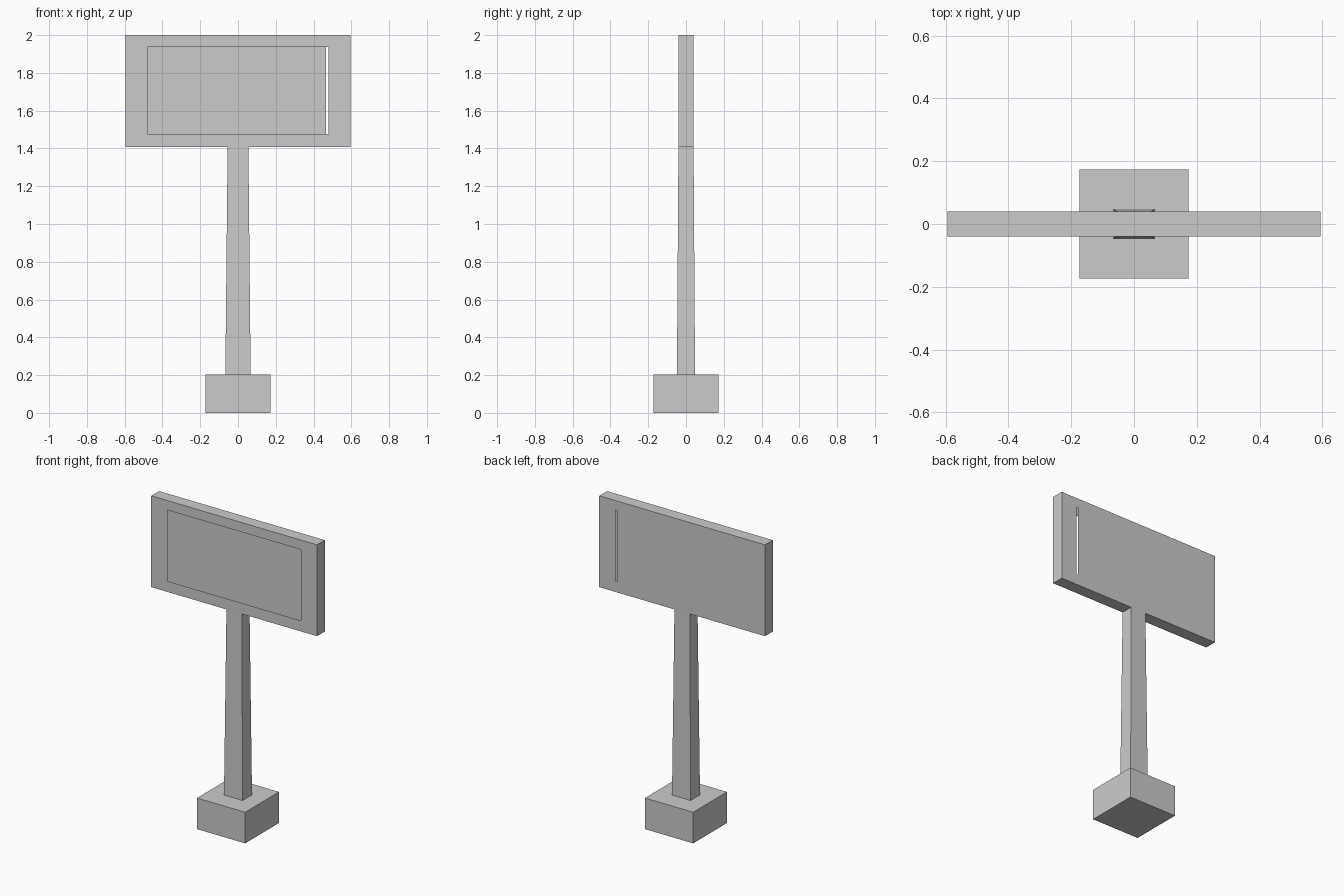
import bpy, bmesh

if "Cube" in bpy.data.objects:
    bpy.data.objects.remove(bpy.data.objects["Cube"])

def make(name, quads):
    """Object from a list of quads, with shared corners merged."""
    bm = bmesh.new()
    for q in quads:
        bm.faces.new([bm.verts.new(p) for p in q])
    bmesh.ops.remove_doubles(bm, verts=bm.verts, dist=1e-5)
    bmesh.ops.recalc_face_normals(bm, faces=bm.faces)
    me = bpy.data.meshes.new(name)
    bm.to_mesh(me)
    bm.free()
    ob = bpy.data.objects.new(name, me)
    bpy.context.collection.objects.link(ob)
    return ob

def rect(x0, x1, y0, y1):
    return [(x0, y0), (x1, y0), (x1, y1), (x0, y1)]

def ring(outer, inner):
    """Quads joining two closed loops of four points."""
    return [(outer[i], outer[(i + 1) % 4], inner[(i + 1) % 4], inner[i])
            for i in range(4)]

def level(hx, hy, z):
    return [(x, y, z) for x, y in rect(-hx, hx, -hy, hy)]

def upright(x0, x1, z0, z1, y):
    return [(x, y, z) for x, z in rect(x0, x1, z0, z1)]

W, D, Z0, Z1 = 0.595, 0.04, 1.407, 2.0   # sign half width, half depth, heights
PX = 0.055                              # half width of post top

# Square footing, open where the post joins
foot, foot_top = level(0.173, 0.173, 0), level(0.173, 0.173, 0.202)
post_low, post_high = level(0.067, 0.048, 0.202), level(PX, D, Z0)
make("base_block", [foot] + ring(foot, foot_top) + ring(foot_top, post_low))

# Tapered post
make("post", ring(post_low, post_high))

# Hollow sign box: open window in front, narrow slot at the back
quads = ring(upright(-W, W, Z0, Z1, -D), upright(-0.48, 0.48, 1.477, 1.938, -D))
quads += ring(upright(-W, W, Z0, Z1, D), upright(0.467, 0.479, 1.477, 1.938, D))
quads.append(level(W, D, Z1))
for s in (-1, 1):
    quads.append([(s * W, y, z) for y, z in rect(-D, D, Z0, Z1)])
    quads.append([(s * x, y, Z0) for x, y in rect(PX, W, -D, D)])
make("sign_box", quads)
